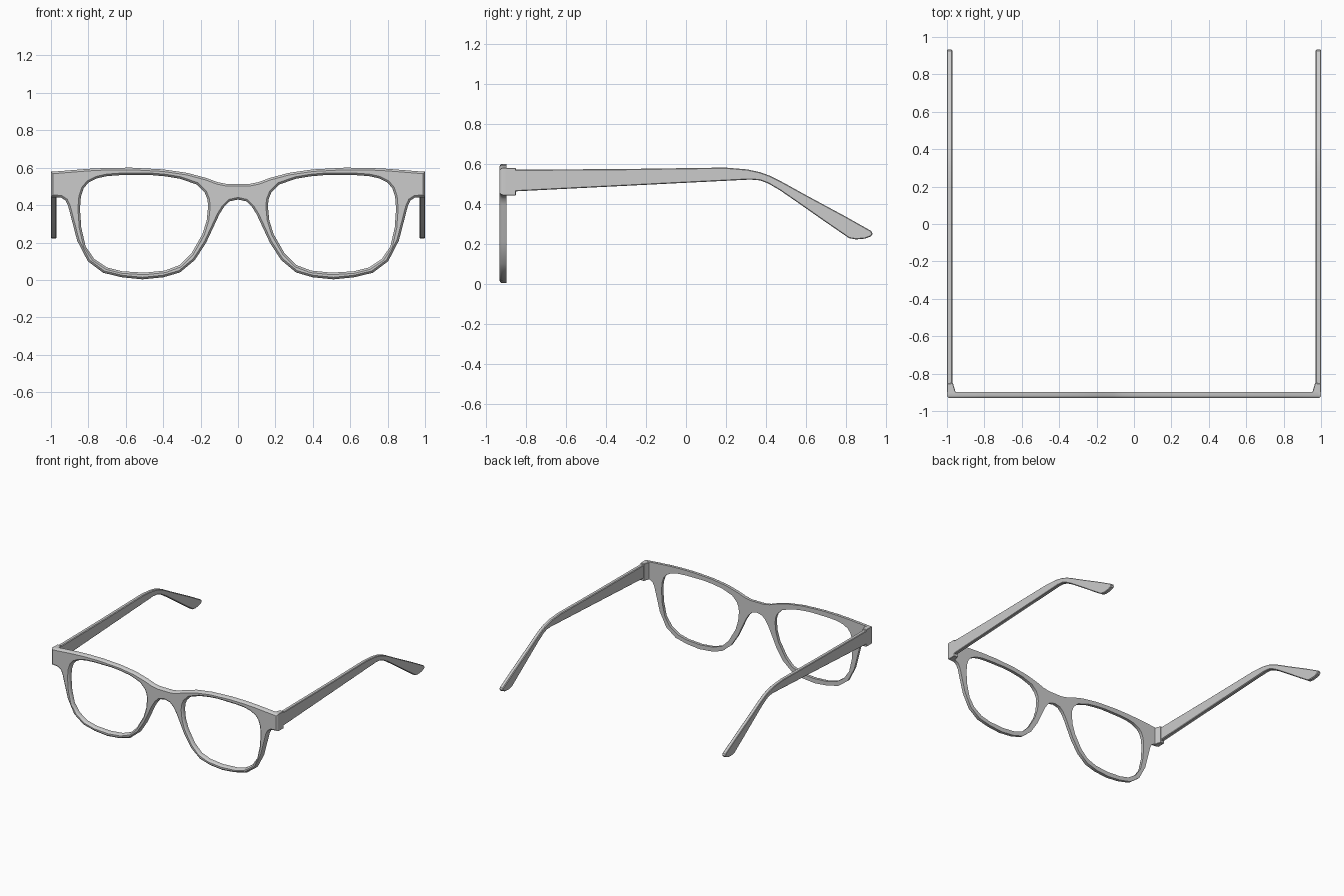
import bpy, bmesh
from mathutils import Vector

if "Cube" in bpy.data.objects:
    bpy.data.objects.remove(bpy.data.objects["Cube"])


def area(p):
    return sum(a[0] * b[1] - b[0] * a[1] for a, b in zip(p, p[1:] + p[:1])) / 2


def inset(p, d):
    """Move every point of a closed loop to its left by d, with mitred corners."""
    out = []
    for i, q in enumerate(p):
        q = Vector(q)
        e1 = (q - Vector(p[i - 1])).normalized()
        e2 = (Vector(p[(i + 1) % len(p)]) - q).normalized()
        n1, n2 = Vector((-e1.y, e1.x)), Vector((-e2.y, e2.x))
        out.append(q + (n1 + n2) * d / max(0.5, 1 + n1.dot(n2)))
    return out


def plate(name, outer, holes, place, rings, mirror=False):
    """Solid slab: rings are (inset, depth) steps from one cap to the other."""
    bm = bmesh.new()
    caps = ([], [])
    for k, loop in enumerate([outer] + holes):
        if (area(loop) > 0) != (k == 0):
            loop = loop[::-1]
        rows = [[bm.verts.new(place(u, v, depth)) for u, v in inset(loop, d)]
                for d, depth in rings]
        n = len(loop)
        for r0, r1 in zip(rows, rows[1:]):
            for i in range(n):
                j = (i + 1) % n
                bm.faces.new((r0[i], r0[j], r1[j], r1[i]))
        for cap, row in zip(caps, (rows[0], rows[-1])):
            cap += [bm.edges.get((row[i], row[(i + 1) % n])) for i in range(n)]
    for cap in caps:
        bmesh.ops.triangle_fill(bm, use_beauty=True, use_dissolve=False, edges=cap)
    bmesh.ops.recalc_face_normals(bm, faces=bm.faces[:])
    me = bpy.data.meshes.new(name)
    bm.to_mesh(me)
    bm.free()
    ob = bpy.data.objects.new(name, me)
    bpy.context.collection.objects.link(ob)
    if mirror:
        ob.modifiers.new("mirror", 'MIRROR').use_mirror_merge = False
    bpy.ops.object.select_all(action='DESELECT')
    bpy.context.view_layer.objects.active = ob
    ob.select_set(True)
    bpy.ops.object.shade_smooth_by_angle(angle=0.6)
    return ob


# Front frame: half outline from bridge top round to bridge underside
half = [(0.06, .513), (.11, .523), (.17, .545), (.27, .572), (.4, .591), (.57, .6),
        (.7, .599), (.8, .594), (1, .578), (1, .445), (.945, .44), (.922, .425),
        (.908, .395), (.86, .21), (.803, .10), (.72, .038), (.62, .014), (.51, .003),
        (.4, .014), (.31, .04), (.23, .107), (.17, .2), (.1, .35), (.075, .39),
        (.045, .42)]
outline = ([(0, .513)] + half + [(0, .43)] + [(-x, z) for x, z in reversed(half)])
lens = [(.845, .38), (.838, .28), (.815, .18), (.77, .113), (.70, .066), (.62, .046),
        (.5, .039), (.39, .05), (.31, .08), (.25, .14), (.19, .245), (.167, .32),
        (.16, .39), (.163, .43), (.178, .467), (.22, .51), (.31, .541), (.39, .554),
        (.47, .561), (.63, .56), (.70, .555), (.755, .543), (.8, .52), (.825, .49),
        (.84, .445)]
plate("front_frame", outline, [lens, [(-x, z) for x, z in lens]],
      lambda u, v, d: (u, d, v),
      [(0, -.897), (0, -.917), (.003, -.925), (.011, -.931)])

# Temple arms: side profile in y and z, given thickness along x
arm = [(-.895, .57), (-.3, .574), (.195, .581), (.305, .572), (.37, .558), (.42, .54),
       (.47, .515), (.6, .443), (.8, .335), (.926, .264), (.932, .25), (.925, .238),
       (.895, .226), (.85, .222), (.815, .228), (.70, .307), (.57, .398), (.47, .467),
       (.41, .502), (.37, .517), (.32, .521), (-.895, .46)]
plate("temple_arm", arm, [], lambda u, v, d: (d, u, v),
      [(.005, .97), (0, .975), (0, .996), (.004, 1)], mirror=True)

# Hinge blocks: tapered corner pieces joining the frame to the arms
hinge = [(1, -.915), (1, -.853), (.968, -.85), (.955, -.895), (.945, -.915)]
plate("hinge_block", hinge, [], lambda u, v, d: (u, v, d),
      [(.003, .441), (0, .444), (0, .576), (.003, .579)], mirror=True)
